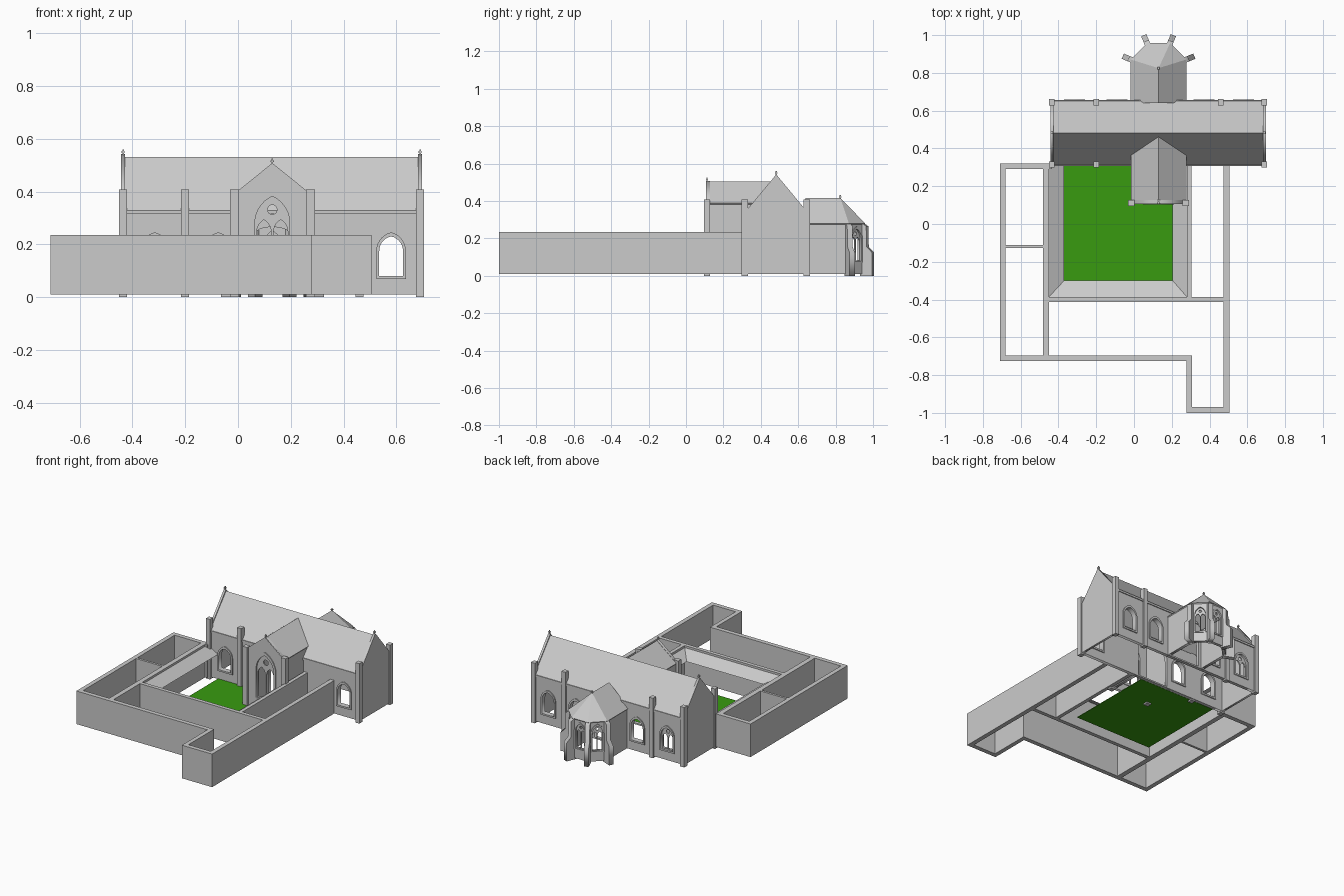
import bpy, bmesh
from math import pi, sin, cos, atan2, radians
from mathutils import Matrix, Vector

if "Cube" in bpy.data.objects:
    bpy.data.objects.remove(bpy.data.objects["Cube"])


def box(name, x0, x1, y0, y1, z0, z1, mat=None):
    bm = bmesh.new()
    bmesh.ops.create_cube(bm, size=1)
    for v in bm.verts:
        v.co = Vector(((x0 + x1) / 2 + v.co.x * (x1 - x0),
                       (y0 + y1) / 2 + v.co.y * (y1 - y0),
                       (z0 + z1) / 2 + v.co.z * (z1 - z0)))
    return finish(name, bm, mat)


def finish(name, bm, mat=None):
    me = bpy.data.meshes.new(name)
    bm.to_mesh(me)
    bm.free()
    ob = bpy.data.objects.new(name, me)
    bpy.context.collection.objects.link(ob)
    if mat:
        me.materials.append(mat)
    return ob


def sheet(name, pts, faces, thick=0.0):
    bm = bmesh.new()
    vs = [bm.verts.new(p) for p in pts]
    for f in faces:
        bm.faces.new([vs[i] for i in f])
    bmesh.ops.recalc_face_normals(bm, faces=bm.faces)
    if sum(f.normal.z for f in bm.faces) < 0:
        bmesh.ops.reverse_faces(bm, faces=bm.faces)
    ob = finish(name, bm)
    if thick:
        m = ob.modifiers.new("thickness", 'SOLIDIFY')
        m.thickness = thick
        m.offset = -1
    return ob


def panel(name, outline, holes, thick, loc, ang=0.0):
    """Upright slab: outline in (along wall, height); ang 0 faces the front."""
    cu = bpy.data.curves.new(name, 'CURVE')
    cu.dimensions = '2D'
    cu.fill_mode = 'BOTH'
    cu.extrude = thick / 2
    for loop in [outline] + holes:
        sp = cu.splines.new('POLY')
        sp.points.add(len(loop) - 1)
        for p, (x, y) in zip(sp.points, loop):
            p.co = (x, y, 0, 1)
        sp.use_cyclic_u = True
    ob = bpy.data.objects.new(name, cu)
    bpy.context.collection.objects.link(ob)
    ob.matrix_world = Matrix.Translation(loc) @ Matrix.Rotation(ang, 4, 'Z') @ Matrix.Rotation(pi / 2, 4, 'X')
    bpy.ops.object.select_all(action='DESELECT')
    ob.select_set(True)
    bpy.context.view_layer.objects.active = ob
    bpy.ops.object.convert(target='MESH')
    return ob


def arch(cx, a, z0, zs, top, n=7):
    """Pointed arch: half width a, sill z0, springing zs, apex top."""
    h = top - zs
    r = (a * a + h * h) / (2 * a)
    end = atan2(h, r - a)
    right = [(a - r + r * cos(end * i / n), zs + r * sin(end * i / n)) for i in range(n)]
    pts = [(a, z0)] + right + [(0, top)] + [(-x, z) for x, z in reversed(right)] + [(-a, z0)]
    return [(cx + x, z) for x, z in pts]


def rect(x0, x1, z0, z1):
    return [(x0, z0), (x1, z0), (x1, z1), (x0, z1)]


def window(name, a, z0, zs, top, loc, ang=0.0, tracery=True, thick=0.036, rim=0.011):
    """Moulded frame, with two lights and an eye when tracery is on."""
    panel(name + "_frame", arch(0, a + rim, z0 - rim, zs, top + rim * 1.4), [arch(0, a, z0, zs, top)], thick, loc, ang)
    if tracery:
        b = a * 0.41
        eye_z, er = zs + (top - zs) * 0.5, a * 0.28
        eye = [(er * cos(i * pi / 5), eye_z + er * sin(i * pi / 5)) for i in range(10)]
        lights = [arch(s * a * 0.48, b, z0 + 0.003, zs - a * 0.5, zs + a * 0.2, 5) for s in (-1, 1)]
        panel(name + "_tracery", arch(0, a, z0, zs, top), lights + [eye], 0.008, loc, ang)


def finial(name, x, y, z):
    box(name + "_stem", x - .003, x + .003, y - .003, y + .003, z - .01, z + .02)
    box(name + "_knob", x - .006, x + .006, y - .006, y + .006, z + .006, z + .013)


CX = 0.13          # axis of transept and apse
B = 0.01           # wall base
EAVE, RIDGE = 0.325, 0.53
WIN = (0.045, 0.08, 0.175, 0.23)

# --- nave long walls with openings
arch_s = arch(CX, 0.115, 0.02, 0.2, 0.3)
for side, y, centres, opening in (("south", .325, (-.315, -.075, .58), arch_s),
                                  ("north", .64, (-.315, -.09, .37, .58), arch(CX, .105, .02, .17, .265))):
    panel(f"nave_wall_{side}", rect(-.435, .69, B, EAVE),
          [arch(c, *WIN) for c in centres] + [opening], .022, (0, y, 0))
    for c in centres:
        window(f"nave_window_{side}", *WIN, (c, y, 0), tracery=(side == "north" and c == -.315))
    s = -1 if side == "south" else 1
    box(f"eaves_course_{side}", -.435, .69, y + s * .009 - .008, y + s * .009 + .008, .315, .328)

# --- nave gables, finials and roof
gable = [(.315, B), (.65, B), (.65, .34), (.4825, .542), (.315, .34)]
for x in (-.435, .69):
    panel("nave_gable", gable, [], .015, (x, 0, 0), pi / 2)
    finial("nave_finial", x, .4825, .54)
sheet("nave_roof", [(x, y, z) for x in (-.435, .69) for y, z in ((.31, EAVE), (.4825, RIDGE), (.655, EAVE))],
      [(0, 3, 4, 1), (1, 4, 5, 2)], .012)

# --- nave buttresses
for y, xs in ((.315, (-.435, -.2, .69)), (.645, (-.435, -.2, .46, .69))):
    for x in xs:
        box("nave_buttress", x - .015, x + .015, y - .017, y + .017, 0, .408)

# --- transept: front gable with great window, sides, roof, corner buttresses
GW = (0.066, 0.08, 0.28, 0.382)
panel("transept_front", [(-.14, B), (.14, B), (.14, .395), (0, .508), (-.14, .395)],
      [arch(0, *GW)], .02, (CX, .118, 0))
window("great_window", *GW, (CX, .118, 0), thick=.03, rim=.016)
for s in (-1, 1):
    panel("transept_side", [(.115, B), (.325, B), (.325, .33), (.372, .385), (.115, .385)],
          [], .02, (CX + s * .132, 0, 0), pi / 2)
    box("transept_buttress", CX + s * .144 - .017, CX + s * .144 + .017, .095, .127, 0, .408)
sheet("transept_roof", [(CX - .147, .106, .388), (CX, .106, .505), (CX + .147, .106, .388),
                        (CX - .147, .365, .388), (CX, .462, .505), (CX + .147, .365, .388)],
      [(0, 1, 4, 3), (1, 2, 5, 4)], .01)
finial("transept_finial", CX, .112, .505)

# --- apse: straight sides, three canted faces with windows, hipped roof
AY, AP = 0.81, 0.132
half = (AP + .01) * .4142
for s in (-1, 1):
    panel("apse_side", rect(.64, AY + half, B, .28), [], .02, (CX + s * AP, 0, 0), pi / 2)
AW = (0.033, 0.08, 0.2, 0.25)
for deg in (45, 90, 135):
    t = radians(deg)
    loc = (CX + AP * cos(t), AY + AP * sin(t), 0)
    panel("apse_wall", rect(-half, half, B, .28), [arch(0, *AW)], .02, loc, t + pi / 2)
    window("apse_window", *AW, loc, t + pi / 2, thick=.03, rim=.009)
eave = [(CX - .148, .64, .28)] + \
       [(CX + .16 * cos(radians(d)), AY + .16 * sin(radians(d)), .28) for d in (157.5, 112.5, 67.5, 22.5)] + \
       [(CX + .148, .64, .28)]
sheet("apse_roof", eave + [(CX, .64, .417), (CX, .825, .417)],
      [(0, 1, 7, 6), (1, 2, 7), (2, 3, 7), (3, 4, 7), (4, 5, 6, 7), (0, 6, 5)], .008)
finial("apse_finial", CX, .825, .412)
for d in (22.5, 67.5, 112.5, 157.5):
    panel("apse_buttress", [(.135, 0), (.205, 0), (.205, .125), (.175, .155), (.172, .265), (.135, .29)],
          [], .03, (CX, AY, 0), radians(d))

# --- cloister range walls
for x0, x1, y0, y1 in ((-.71, -.68, -.725, .32), (-.71, -.435, .29, .32), (-.483, -.45, -.71, .315),
                       (-.69, -.47, -.126, -.11), (-.70, .305, -.725, -.695), (-.47, .49, -.412, -.386),
                       (.28, .305, -.40, .315), (.475, .505, -1, .32),
                       (.277, .306, -1, -.695), (.285, .495, -1, -.97)):
    box("cloister_wall", x0, x1, y0, y1, B, .235)

# --- cloister walk lean-to roof and garden
outer = [(-.452, .315), (-.452, -.388), (.282, -.388), (.282, .105)]
inner = [(-.37, .315), (-.37, -.3), (.205, -.3), (.205, .105)]
sheet("cloister_walk_roof", [(x, y, .222) for x, y in outer] + [(x, y, .178) for x, y in inner],
      [(i, i + 1, i + 5, i + 4) for i in range(3)])
green = bpy.data.materials.new("grass")
green.diffuse_color = (0.04, 0.33, 0.005, 1)
green.use_nodes = True
green.node_tree.nodes["Principled BSDF"].inputs["Base Color"].default_value = green.diffuse_color
box("garden_lawn", -.37, .205, -.3, .315, .009, .013, green)
